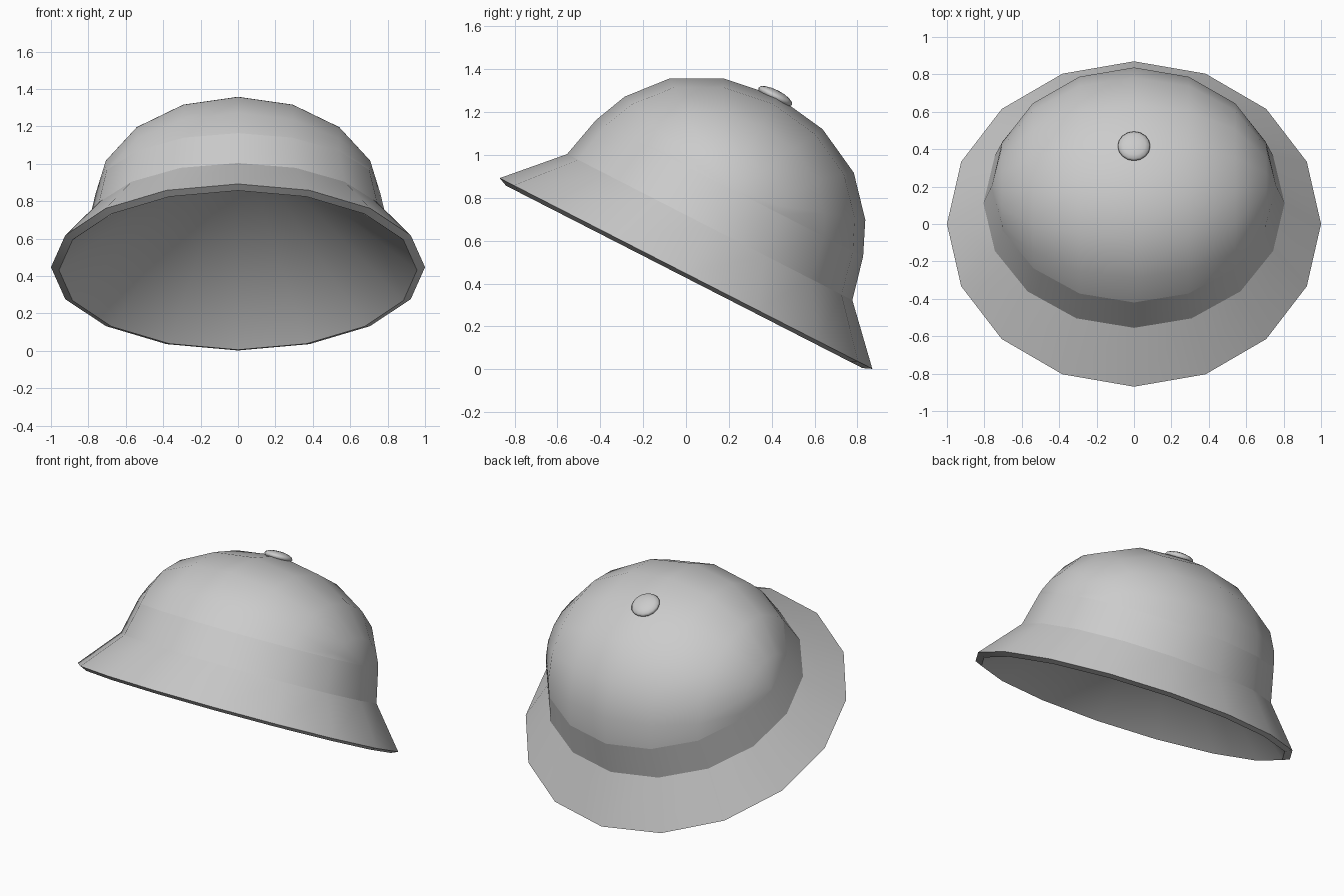
import bpy, bmesh, math
from mathutils import Matrix

cube = bpy.data.objects.get("Cube")
if cube:
    bpy.data.objects.remove(cube, do_unlink=True)

SIDES = 16
# The whole hat leans back around the middle of its rim
TILT = Matrix.Translation((0, 0, 0.447)) @ Matrix.Rotation(math.radians(-27.1), 4, "X")

grey = bpy.data.materials.new("plain_grey")
grey.use_nodes = True
grey.diffuse_color = (0.6, 0.6, 0.6, 1)
grey.node_tree.nodes["Principled BSDF"].inputs["Base Color"].default_value = (0.6, 0.6, 0.6, 1)


def finish(name, bm, matrix):
    mesh = bpy.data.meshes.new(name)
    bm.to_mesh(mesh)
    bm.free()
    mesh.materials.append(grey)
    mesh.shade_smooth()
    obj = bpy.data.objects.new(name, mesh)
    obj.matrix_world = matrix
    bpy.context.collection.objects.link(obj)


def ring(bm, rx, ry, h):
    angles = [2 * math.pi * i / SIDES for i in range(SIDES)]
    return [bm.verts.new((rx * math.cos(a), ry * math.sin(a), h)) for a in angles]


def wall(name, lower, upper):
    """Band of faces between two rings, facing out."""
    bm = bmesh.new()
    low, high = ring(bm, *lower), ring(bm, *upper)
    for i in range(SIDES):
        j = (i + 1) % SIDES
        bm.faces.new((low[i], low[j], high[j], high[i]))
    finish(name, bm, TILT)


def unit_sphere(turn):
    """Sphere with its poles turned about y."""
    bm = bmesh.new()
    bmesh.ops.create_uvsphere(bm, u_segments=SIDES, v_segments=SIDES // 2, radius=1,
                              matrix=Matrix.Rotation(turn, 4, "Y"))
    return bm


# Key rings (x radius, y radius, height) from the rim up
inner_rim = (0.957, 0.934, -0.018)
rim = (1.0, 0.977, 0.0)
flare = (0.805, 0.748, 0.243)
waist = (0.76, 0.70, 0.447)

wall("rim_edge", inner_rim, rim)
wall("brim", rim, flare)
wall("band", flare, waist)

# Dome: half a sphere with its poles at the sides, its open edge set on the waist
dome = unit_sphere(math.pi / 2)
below = [v for v in dome.verts if v.co.z < -0.01]
bmesh.ops.delete(dome, geom=below, context="VERTS")
for v in dome.verts:
    x, y, z = v.co
    if z < 0.01:
        v.co = (x * waist[0], y * waist[1], waist[2])
    else:
        v.co = (x * 0.765, y * 0.683, 0.402 + z * 0.528)
finish("dome", dome, TILT)

# Hollow underside rising from the inner rim to one point
bm = bmesh.new()
edge = ring(bm, *inner_rim)
peak = bm.verts.new((0, 0, 0.8))
for i in range(SIDES):
    bm.faces.new((edge[(i + 1) % SIDES], edge[i], peak))
finish("hollow", bm, TILT)

# Button on the crown
button = unit_sphere(0)
bmesh.ops.scale(button, vec=(0.087, 0.088, 0.03), verts=button.verts)
finish("top_button", button, TILT @ Matrix.Translation((0, -0.006, 0.926)))
